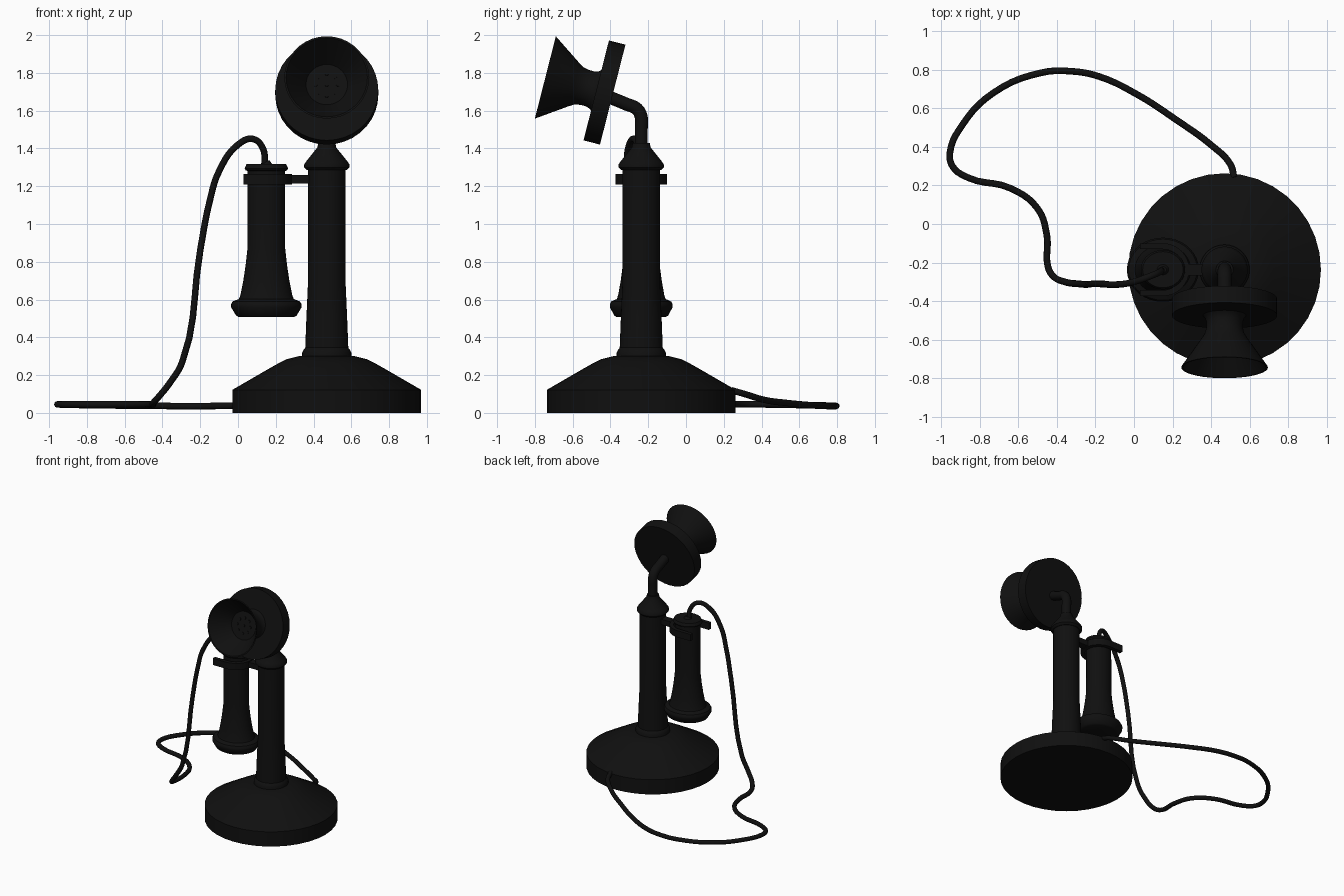
import bpy, bmesh
from math import sin, cos, pi, radians
from mathutils import Vector, Matrix

if "Cube" in bpy.data.objects:
    bpy.data.objects.remove(bpy.data.objects["Cube"], do_unlink=True)

CX, CY = 0.47, -0.237      # stand axis
RX = 0.15                  # receiver axis


def material(name, value):
    mat = bpy.data.materials.new(name)
    mat.use_nodes = True
    col = (value, value, value, 1)
    mat.diffuse_color = col
    mat.node_tree.nodes["Principled BSDF"].inputs["Base Color"].default_value = col
    return mat


BLACK = material("black enamel", 0.005)


def finish(name, bm, matrix=Matrix(), angle=35):
    bmesh.ops.recalc_face_normals(bm, faces=bm.faces)
    mesh = bpy.data.meshes.new(name)
    bm.to_mesh(mesh)
    bm.free()
    obj = bpy.data.objects.new(name, mesh)
    bpy.context.collection.objects.link(obj)
    obj.matrix_world = matrix
    mesh.materials.append(BLACK)
    bpy.ops.object.select_all(action="DESELECT")
    obj.select_set(True)
    bpy.context.view_layer.objects.active = obj
    bpy.ops.object.shade_smooth_by_angle(angle=radians(angle))
    return obj


def lathe(name, profile, matrix, sides=36):
    """Revolve (radius, height) points around local z; the ends lie on the axis."""
    bm = bmesh.new()
    verts = [bm.verts.new((r, 0, z)) for r, z in profile]
    edges = [bm.edges.new(pair) for pair in zip(verts, verts[1:])]
    bmesh.ops.spin(bm, geom=verts + edges, cent=(0, 0, 0), axis=(0, 0, 1),
                   angle=2 * pi, steps=sides, use_duplicate=False)
    bmesh.ops.remove_doubles(bm, verts=bm.verts, dist=0.0005)
    return finish(name, bm, matrix)


def tube(name, points, radius, resolution=5):
    curve = bpy.data.curves.new(name, "CURVE")
    curve.dimensions = "3D"
    curve.bevel_depth = radius
    curve.bevel_resolution = 3
    curve.resolution_u = resolution
    curve.use_fill_caps = True
    spline = curve.splines.new("BEZIER")
    spline.bezier_points.add(len(points) - 1)
    for bp, co in zip(spline.bezier_points, points):
        bp.co = co
        bp.handle_left_type = bp.handle_right_type = "AUTO"
    curve.materials.append(BLACK)
    obj = bpy.data.objects.new(name, curve)
    bpy.context.collection.objects.link(obj)
    return obj


def prism(name, outline, z0, z1):
    bm = bmesh.new()
    face = bm.faces.new([bm.verts.new((x, y, z0)) for x, y in outline])
    top = bmesh.ops.extrude_face_region(bm, geom=[face])["geom"]
    bmesh.ops.translate(bm, vec=(0, 0, z1 - z0),
                        verts=[g for g in top if isinstance(g, bmesh.types.BMVert)])
    return finish(name, bm)


# Stand: base, column and conical cap
stand = Matrix.Translation((CX, CY, 0))
lathe("base", [(0, 0), (0.5, 0), (0.5, 0.122), (0.31, 0.232), (0.255, 0.263),
               (0.21, 0.285), (0.15, 0.3), (0, 0.305)], stand)
lathe("column", [(0, 0.29), (0.13, 0.29), (0.13, 0.32), (0.122, 0.335), (0.114, 0.345),
                 (0.108, 0.5), (0.1, 0.68), (0.1, 1.3), (0, 1.3)], stand)
lathe("column_cap", [(0, 1.285), (0.105, 1.285), (0.12, 1.3), (0.12, 1.315), (0.108, 1.333),
                     (0.05, 1.405), (0.045, 1.43), (0, 1.43)], stand)

# Bent arm carrying the mouthpiece
tube("arm", [(CX, CY, 1.38), (CX, CY, 1.5), (CX, CY, 1.565), (CX, CY - 0.022, 1.608),
             (CX, CY - 0.08, 1.635), (CX, CY - 0.17, 1.672)], 0.036)

# Transmitter disc and horn, along a tilted axis
axis = Vector((0, -0.969, 0.247))
head = Matrix.Translation((CX, -0.388, 1.685)) @ axis.to_track_quat("Z", "Y").to_matrix().to_4x4()
lathe("transmitter_disc", [(0, 0), (0.273, 0), (0.273, 0.09), (0, 0.09)], head)
lathe("horn", [(0, 0.085), (0.118, 0.085), (0.102, 0.1), (0.095, 0.125), (0.095, 0.155),
               (0.102, 0.185), (0.118, 0.212), (0.225, 0.368), (0.215, 0.368),
               (0.11, 0.215), (0, 0.215)], head)

# Raised grille dots at the bottom of the horn
bm = bmesh.new()
for i in range(9):
    r = 0.06 if i else 0
    spot = Matrix.Translation((r * cos(i * pi / 4), r * sin(i * pi / 4), 0.217))
    bmesh.ops.create_cone(bm, cap_ends=True, segments=10, radius1=0.011, radius2=0.011,
                          depth=0.006, matrix=spot)
finish("grille_dots", bm, head)

# Receiver, slightly flattened front to back
lathe("receiver", [(0, 0.507), (0.145, 0.507), (0.16, 0.515), (0.187, 0.56), (0.187, 0.575),
                   (0.178, 0.59), (0.145, 0.603), (0.137, 0.625), (0.122, 0.7), (0.11, 0.78),
                   (0.1, 0.87), (0.099, 1.28), (0.11, 1.285), (0.115, 1.295), (0.105, 1.317),
                   (0.03, 1.317), (0.018, 1.335), (0, 1.335)],
      Matrix.Translation((RX, CY, 0)) @ Matrix.Diagonal((1, 0.89, 1, 1)))

# Forked hook around the receiver and its bar to the column
arc = [pi / 2 - pi * i / 16 for i in range(17)]
outer = [(RX + 0.137 * cos(a), CY + 0.137 * sin(a)) for a in arc]
inner = [(RX + 0.106 * cos(a), CY + 0.106 * sin(a)) for a in reversed(arc)]
fork = ([(0.03, CY + 0.137)] + outer + [(0.03, CY - 0.137), (0.03, CY - 0.106)]
        + inner + [(0.03, CY + 0.106)])
prism("hook_fork", fork, 1.21, 1.265)
prism("hook_bar", [(0.26, CY - 0.03), (0.42, CY - 0.03), (0.42, CY + 0.03), (0.26, CY + 0.03)],
      1.215, 1.26)

# Cord from the receiver, down to the floor and round to the back of the base
tube("cord", [(0.142, -0.24, 1.31), (0.132, -0.25, 1.4), (0.08, -0.272, 1.45),
              (0, -0.3, 1.42), (-0.1, -0.315, 1.28), (-0.15, -0.312, 1.12),
              (-0.2, -0.31, 0.86), (-0.295, -0.31, 0.27), (-0.36, -0.3, 0.16),
              (-0.42, -0.27, 0.085), (-0.447, -0.22, 0.055), (-0.452, -0.06, 0.045),
              (-0.5, 0.08, 0.045), (-0.64, 0.185, 0.045), (-0.86, 0.24, 0.045),
              (-0.942, 0.3, 0.045), (-0.955, 0.37, 0.045), (-0.89, 0.515, 0.043),
              (-0.73, 0.68, 0.04), (-0.48, 0.785, 0.038), (-0.32, 0.792, 0.036),
              (-0.18, 0.765, 0.036), (0.02, 0.67, 0.04), (0.22, 0.54, 0.052),
              (0.4, 0.41, 0.07), (0.5, 0.31, 0.1), (0.52, 0.24, 0.12)], 0.0175)
